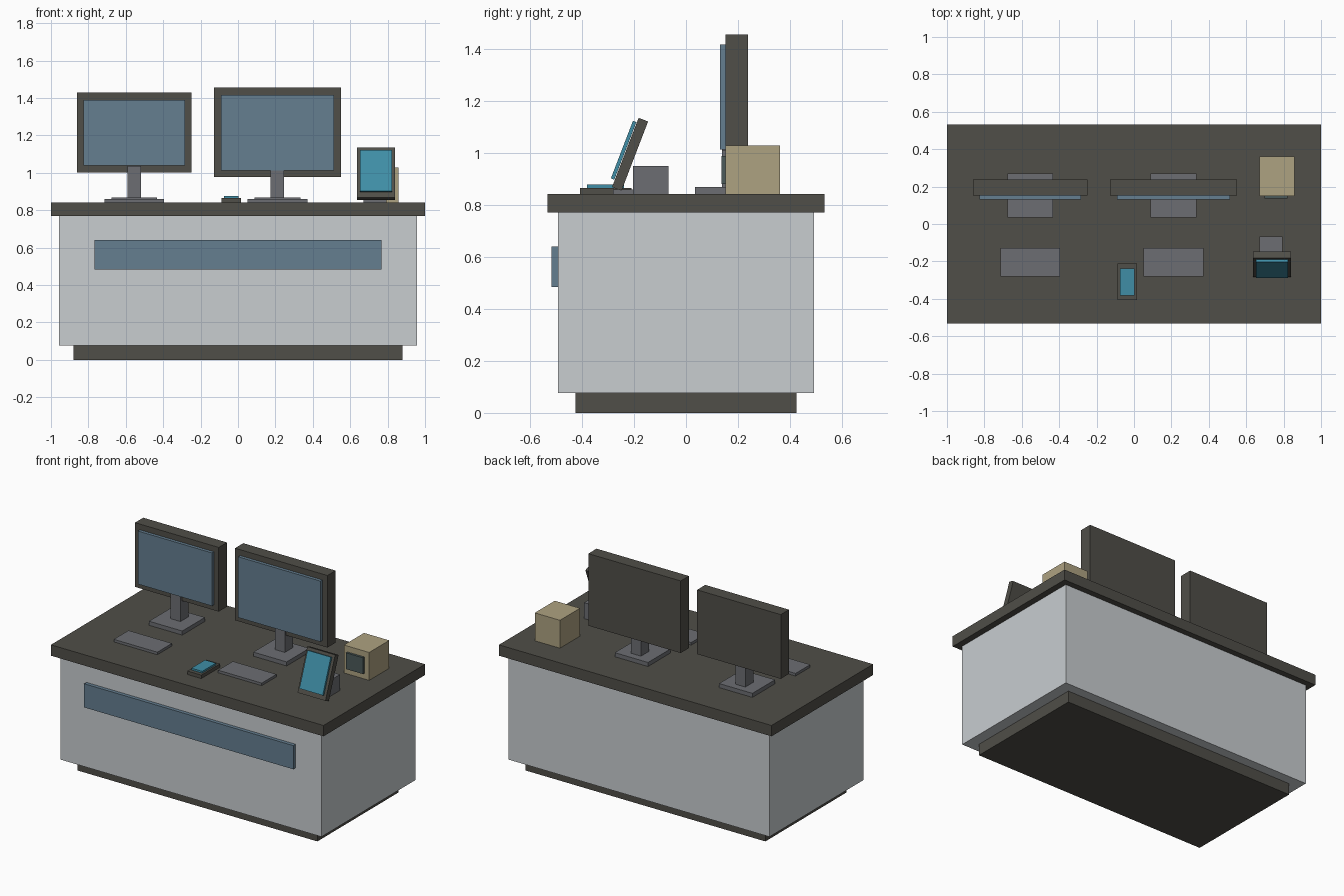
import bpy
import bmesh
from math import radians
from mathutils import Matrix, Vector

if "Cube" in bpy.data.objects:
    bpy.data.objects.remove(bpy.data.objects["Cube"])


def material(name, rgb):
    m = bpy.data.materials.new(name)
    m.diffuse_color = (*rgb, 1)
    m.use_nodes = True
    m.node_tree.nodes["Principled BSDF"].inputs["Base Color"].default_value = m.diffuse_color
    return m


DARK = material("dark_trim", (0.08, 0.077, 0.065))
PALE = material("pale_body", (0.58, 0.61, 0.63))
BLUE = material("blue_glass", (0.13, 0.21, 0.28))
TEAL = material("teal_screen", (0.05, 0.27, 0.38))
GREY = material("mid_grey", (0.15, 0.155, 0.17))
BEIGE = material("beige_case", (0.42, 0.36, 0.22))
SLATE = material("slate_window", (0.07, 0.10, 0.10))


def block(name, center, size, mat, tilt=0.0):
    """Box of given size, optionally leaning back about x."""
    mesh = bpy.data.meshes.new(name)
    bm = bmesh.new()
    bmesh.ops.create_cube(bm, size=1, matrix=Matrix.Diagonal((*size, 1)))
    bm.to_mesh(mesh)
    bm.free()
    mesh.materials.append(mat)
    ob = bpy.data.objects.new(name, mesh)
    ob.location = center
    ob.rotation_euler.x = -tilt
    bpy.context.collection.objects.link(ob)
    return ob


def box(name, x, y, z, mat):
    """Box from (min, max) ranges on each axis."""
    return block(name, [(a + b) / 2 for a, b in (x, y, z)],
                 [b - a for a, b in (x, y, z)], mat)


TOP = 0.842  # height of the work surface

# Counter
box("plinth", (-0.88, 0.88), (-0.425, 0.425), (0, 0.077), DARK)
box("counter_body", (-0.957, 0.957), (-0.492, 0.492), (0.077, 0.77), PALE)
box("counter_top", (-1, 1), (-0.532, 0.532), (0.77, TOP), DARK)
box("front_panel", (-0.767, 0.767), (-0.516, -0.492), (0.483, 0.64), BLUE)


# Workstations: monitor, stand and keyboard
def workstation(side, cx, half_w, z0, z1, screen_half, s0, s1):
    box(side + "_monitor_case", (cx - half_w, cx + half_w), (0.152, 0.238), (z0, z1), DARK)
    box(side + "_monitor_screen", (cx - screen_half, cx + screen_half), (0.131, 0.152), (s0, s1), BLUE)
    box(side + "_monitor_neck", (cx - 0.036, cx + 0.036), (0.138, 0.222), (0.868, s0 - 0.002), GREY)
    box(side + "_monitor_base", (cx - 0.122, cx + 0.122), (0.034, 0.271), (TOP, 0.869), GREY)
    box(side + "_keyboard", (cx - 0.16, cx + 0.16), (-0.281, -0.127), (TOP, 0.859), GREY)


workstation("left", -0.555, 0.307, 1.002, 1.428, 0.272, 1.038, 1.390)
workstation("right", 0.211, 0.339, 0.977, 1.455, 0.301, 1.013, 1.416)

# Phone lying on the desk
box("phone_body", (-0.087, 0.016), (-0.407, -0.21), (TOP, 0.865), DARK)
box("phone_screen", (-0.075, 0.004), (-0.381, -0.238), (0.865, 0.877), TEAL)

# Card terminal leaning on its stand
lean = radians(21)
mid = Vector((0.738, -0.215, 0.994))
normal = Matrix.Rotation(-lean, 3, "X") @ Vector((0, -1, 0))
block("tablet_case", mid, (0.205, 0.039, 0.285), DARK, lean)
block("tablet_screen", mid + normal * 0.0265 + Vector((0, 0, 0.006)), (0.171, 0.014, 0.237), TEAL, lean)
box("tablet_stand", (0.672, 0.795), (-0.204, -0.067), (TOP, 0.948), GREY)

# Small cabinet with a window
box("small_cabinet", (0.672, 0.857), (0.151, 0.361), (TOP, 1.027), BEIGE)
box("small_cabinet_window", (0.698, 0.822), (0.136, 0.151), (0.88, 0.988), SLATE)
